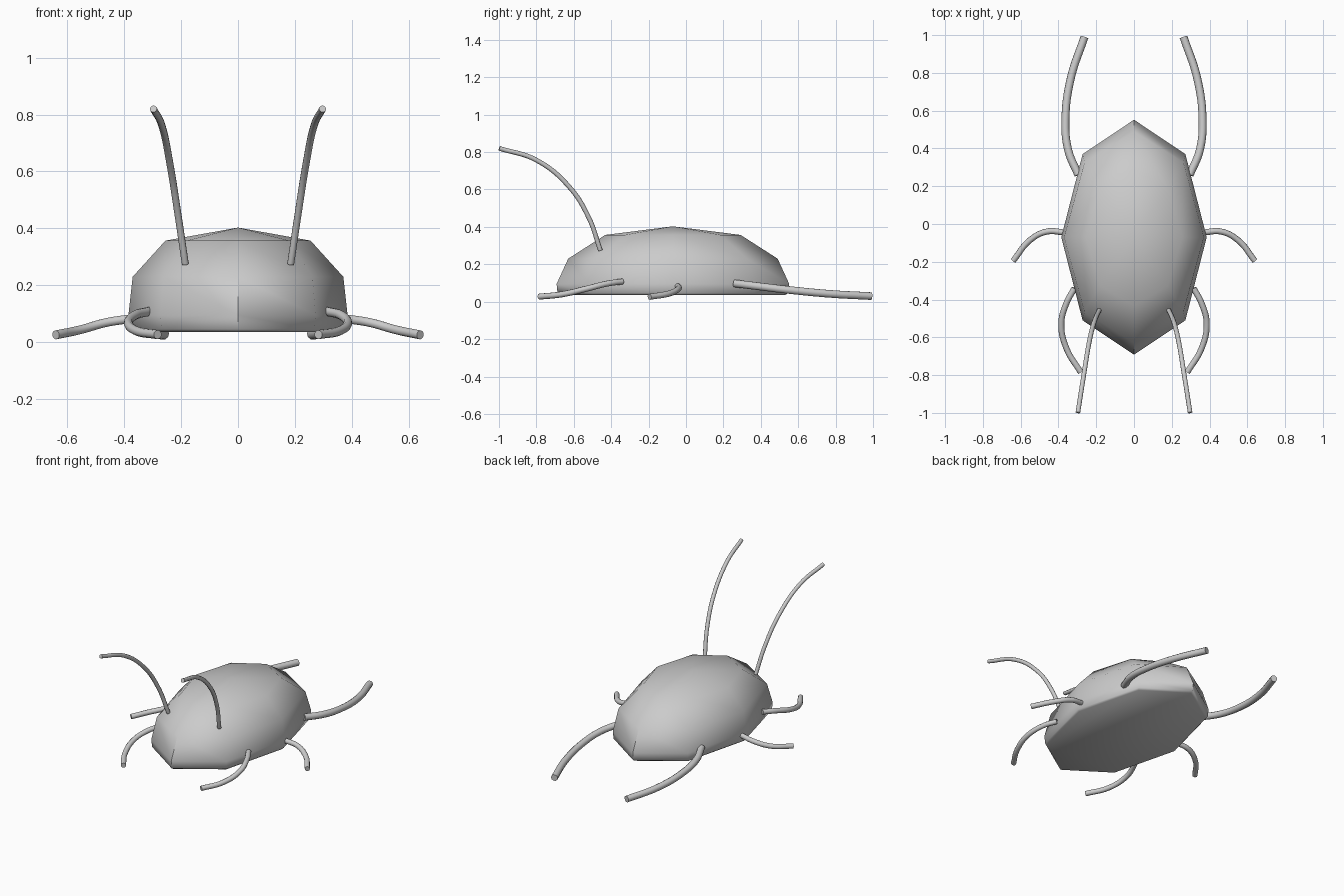
import bpy, bmesh
from math import cos, sin, pi, radians

if "Cube" in bpy.data.objects:
    bpy.data.objects.remove(bpy.data.objects["Cube"])

# Shell: eight-sided dome built from stacked oval rings (half width, half length, height)
RINGS = [(0.370, 0.600, 0.036), (0.380, 0.617, 0.046), (0.385, 0.622, 0.095),
         (0.370, 0.560, 0.230), (0.255, 0.362, 0.357)]
CENTRE_Y, SIDES = -0.07, 8

bm = bmesh.new()
rings = [[bm.verts.new((rx * sin(2 * pi * i / SIDES),
                        CENTRE_Y + ry * cos(2 * pi * i / SIDES), z))
          for i in range(SIDES)] for rx, ry, z in RINGS]
for low, high in zip(rings, rings[1:]):
    for i in range(SIDES):
        j = (i + 1) % SIDES
        bm.faces.new((low[i], low[j], high[j], high[i]))
top = bm.verts.new((0, CENTRE_Y, 0.403))
for i in range(SIDES):
    bm.faces.new((rings[-1][i], rings[-1][(i + 1) % SIDES], top))
bm.faces.new(rings[0])
bmesh.ops.recalc_face_normals(bm, faces=bm.faces)
mesh = bpy.data.meshes.new("body_shell")
bm.to_mesh(mesh)
bm.free()
body = bpy.data.objects.new("body_shell", mesh)
bpy.context.collection.objects.link(body)
bpy.context.view_layer.objects.active = body
body.select_set(True)
bpy.ops.object.shade_smooth_by_angle(angle=radians(50))


def tube(name, points, radius, side):
    """Round tube along a smooth path; side -1 mirrors it across x."""
    curve = bpy.data.curves.new(name, 'CURVE')
    curve.dimensions = '3D'
    curve.bevel_depth = radius
    curve.bevel_resolution = 3
    curve.resolution_u = 8
    curve.use_fill_caps = True
    spline = curve.splines.new('BEZIER')
    spline.bezier_points.add(len(points) - 1)
    for bp, (x, y, z) in zip(spline.bezier_points, points):
        bp.co = (x * side, y, z)
        bp.handle_left_type = bp.handle_right_type = 'AUTO'
    bpy.context.collection.objects.link(bpy.data.objects.new(name, curve))


# Legs and antennae: path on the +x side and tube radius
LIMBS = {
    "rear_leg": ([(0.295, 0.26, 0.098), (0.348, 0.39, 0.082), (0.363, 0.55, 0.063),
                  (0.335, 0.77, 0.042), (0.262, 0.99, 0.030)], 0.021),
    "middle_leg": ([(0.365, -0.045, 0.084), (0.46, -0.04, 0.070),
                    (0.55, -0.085, 0.045), (0.64, -0.195, 0.026)], 0.016),
    "front_leg": ([(0.315, -0.34, 0.108), (0.358, -0.42, 0.097), (0.385, -0.53, 0.070),
                   (0.357, -0.66, 0.040), (0.282, -0.785, 0.027)], 0.016),
    "antenna": ([(0.185, -0.458, 0.275), (0.211, -0.52, 0.45), (0.237, -0.625, 0.615),
                 (0.266, -0.80, 0.757), (0.297, -0.998, 0.82)], 0.0125),
}
for name, (points, radius) in LIMBS.items():
    for label, side in (("right", 1), ("left", -1)):
        tube(f"{name}_{label}", points, radius, side)
